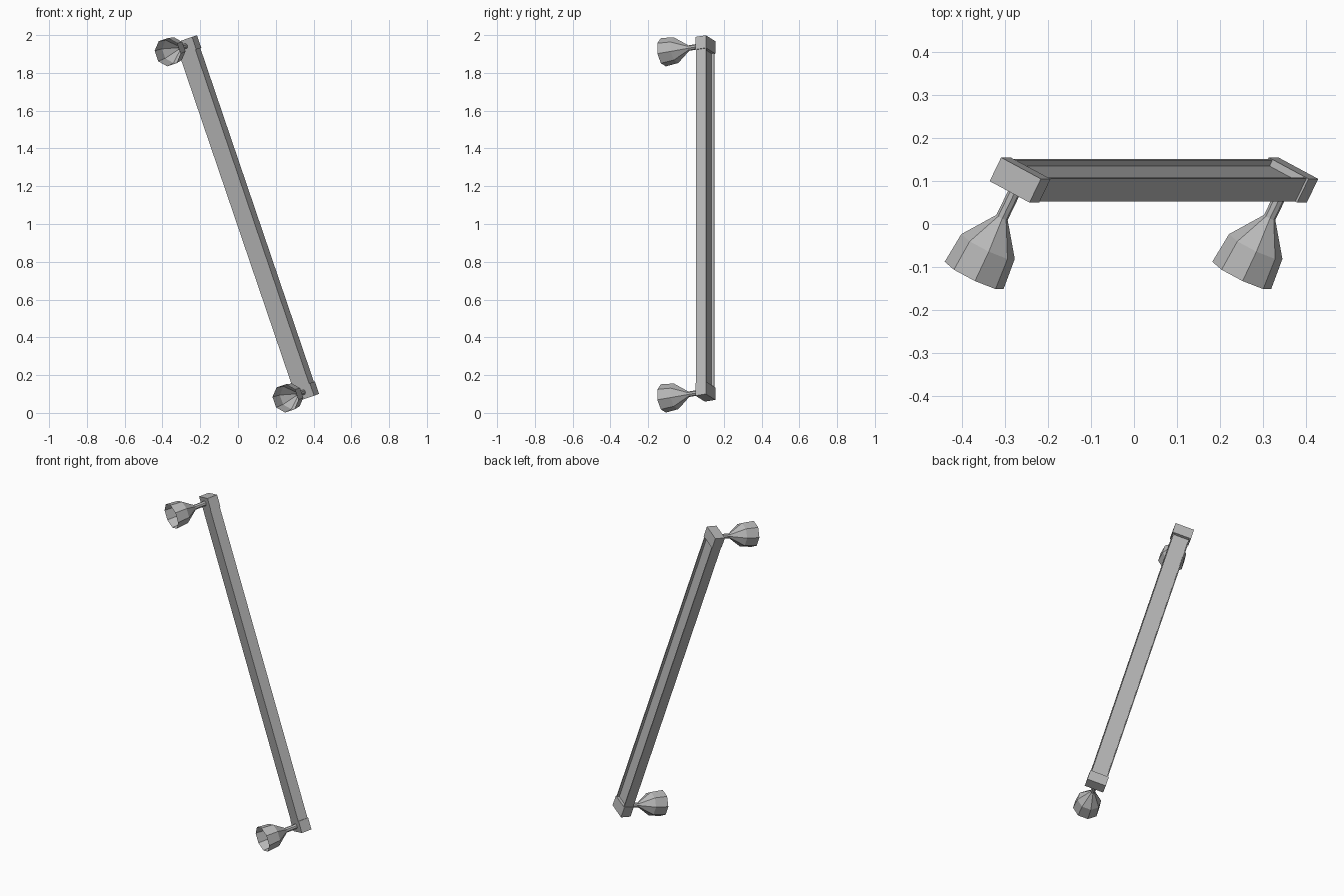
import bpy, bmesh, math
from mathutils import Matrix, Vector

cube = bpy.data.objects.get("Cube")
if cube:
    bpy.data.objects.remove(cube, do_unlink=True)

grey = bpy.data.materials.new("plain_grey")
grey.use_nodes = True
colour = (0.48, 0.48, 0.48, 1)
grey.diffuse_color = colour
grey.node_tree.nodes["Principled BSDF"].inputs["Base Color"].default_value = colour

# Bar frame: x across the bar, y towards its back, z along its length
FRAME = (Matrix.Translation((0.0465, 0.1025, 1.0295))
         @ Matrix.Rotation(math.radians(-18.8), 4, 'Y')
         @ Matrix.Rotation(math.radians(-27), 4, 'Z'))
HALF = 1.003      # half length of the bar
W, D = 0.055, 0.031   # half width and half depth
CAP = 0.07        # length of an end cap


def finish(name, bm):
    bmesh.ops.recalc_face_normals(bm, faces=bm.faces)
    mesh = bpy.data.meshes.new(name)
    bm.to_mesh(mesh)
    bm.free()
    mesh.materials.append(grey)
    obj = bpy.data.objects.new(name, mesh)
    bpy.context.collection.objects.link(obj)
    obj.matrix_world = FRAME
    return obj


def prism(name, outline, z0, z1):
    bm = bmesh.new()
    face = bm.faces.new([bm.verts.new((x, y, z0)) for x, y in outline])
    new = bmesh.ops.extrude_face_region(bm, geom=[face], use_keep_orig=True)["geom"]
    bmesh.ops.translate(bm, vec=(0, 0, z1 - z0),
                        verts=[v for v in new if isinstance(v, bmesh.types.BMVert)])
    return finish(name, bm)


def lamp(name, z):
    # Stem flaring into an open eight-sided cup, pointing to the front
    profile = [(0.0, 0.0145), (0.067, 0.0145), (0.143, 0.069), (0.2185, 0.076)]
    bm = bmesh.new()
    rings = []
    for dist, r in profile:
        ring = []
        for i in range(8):
            a = (i + 0.5) * math.tau / 8
            ring.append(bm.verts.new((r * math.cos(a), -D - dist, z + r * math.sin(a))))
        rings.append(ring)
    for a, b in zip(rings, rings[1:]):
        for i in range(8):
            j = (i + 1) % 8
            bm.faces.new((a[i], a[j], b[j], b[i]))
    return finish(name, bm)


# Channel bar, open at the back, slightly narrower than the caps
ow, iw = W - 0.005, W - 0.011
back, floor = D - 0.002, D - 0.017
channel = [(-ow, -D), (ow, -D), (ow, back), (iw, back),
           (iw, floor), (-iw, floor), (-iw, back), (-ow, back)]
prism("channel_bar", channel, -HALF + CAP, HALF - CAP)

# End caps and the lamps fixed to them
square = [(-W, -D), (W, -D), (W, D), (-W, D)]
for label, side in (("upper", 1), ("lower", -1)):
    prism(label + "_end_cap", square, side * HALF, side * (HALF - CAP))
    lamp(label + "_lamp", side * (HALF - CAP / 2))
